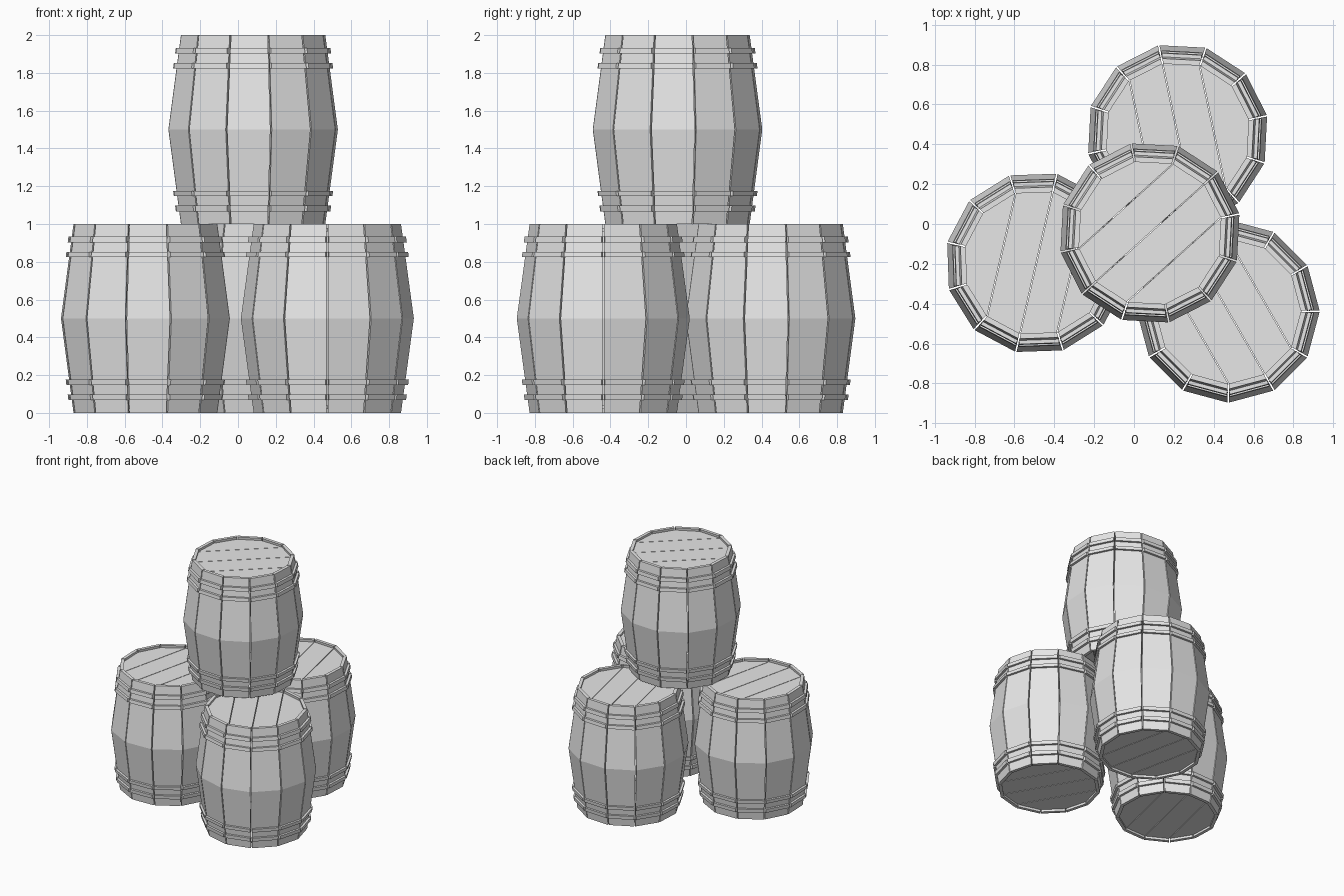
import bpy, bmesh, math
from mathutils import Vector, Matrix

if "Cube" in bpy.data.objects:
    bpy.data.objects.remove(bpy.data.objects["Cube"])

SIDES = 12
HALF = math.pi / SIDES
R_MID, R_END = 0.459, 0.391      # corner radius at the belly and at the ends
THICK, GAP = 0.026, 0.004        # stave thickness, half of the gap between staves

grey = bpy.data.materials.new("barrel_grey")
grey.diffuse_color = (0.8, 0.8, 0.8, 1)
grey.use_nodes = True
grey.node_tree.nodes["Principled BSDF"].inputs["Base Color"].default_value = grey.diffuse_color


def radius(z):
    return R_MID + (R_END - R_MID) * abs(z - 0.5) / 0.5


def loft(bm, sections):
    """Closed solid through four-cornered sections."""
    rings = [[bm.verts.new(p) for p in s] for s in sections]
    for a, b in zip(rings, rings[1:]):
        for i in range(4):
            j = (i + 1) % 4
            bm.faces.new((a[i], a[j], b[j], b[i]))
    bm.faces.new(rings[0][::-1])
    bm.faces.new(rings[-1])


def section(z, inner, outer, w_in, w_out, ang):
    rot = Matrix.Rotation(ang, 3, 'Z')
    pts = ((inner, -w_in), (outer, -w_out), (outer, w_out), (inner, w_in))
    return [rot @ Vector((x, y, z)) for x, y in pts]


def finish(bm, name):
    bmesh.ops.recalc_face_normals(bm, faces=bm.faces[:])
    mesh = bpy.data.meshes.new(name)
    bm.to_mesh(mesh)
    bm.free()
    mesh.materials.append(grey)
    return mesh


def stave_mesh():
    bm = bmesh.new()
    t = math.tan(HALF)
    for k in range(SIDES):
        secs = []
        for z in (0, 0.5, 1):
            a = radius(z) * math.cos(HALF)
            secs.append(section(z, a - THICK, a, (a - THICK) * t - GAP,
                                a * t - GAP, HALF * (2 * k + 1)))
        loft(bm, secs)
    return finish(bm, "staves")


def hoop_mesh():
    bm = bmesh.new()
    bands = [(0.903, 0.933), (0.824, 0.852)]
    bands += [(1 - hi, 1 - lo) for lo, hi in bands]
    for lo, hi in bands:
        for k in range(SIDES):
            secs = []
            for z in (lo, hi):
                a = radius(z) * math.cos(HALF)
                w = a * math.tan(HALF) - GAP
                secs.append(section(z, a - 0.005, a + 0.018, w, w, HALF * (2 * k + 1)))
            loft(bm, secs)
    return finish(bm, "hoops")


def lid_mesh():
    """Top and bottom lids, each of four planks cut from a twelve-sided disc."""
    bm = bmesh.new()
    r = R_END - THICK + 0.002
    for z in (0.02, 0.96):
        for i in range(4):
            # disc with a corner on the x axis, along which the seams run
            part = bmesh.new()
            bmesh.ops.create_cone(part, cap_ends=True, segments=SIDES, radius1=r,
                                  radius2=r, depth=0.02,
                                  matrix=Matrix.Translation((0, 0, z + 0.01)))
            for y, n, cut in (((i - 2) * 0.18 + 0.002, -1, i > 0),
                              ((i - 1) * 0.18 - 0.002, 1, i < 3)):
                if cut:
                    geom = part.verts[:] + part.edges[:] + part.faces[:]
                    bmesh.ops.bisect_plane(part, geom=geom, plane_co=(0, y, 0),
                                           plane_no=(0, n, 0), clear_outer=True)
                    rim = [e for e in part.edges if e.is_boundary]
                    bmesh.ops.holes_fill(part, edges=rim, sides=0)
            tmp = bpy.data.meshes.new("plank")
            part.to_mesh(tmp)
            part.free()
            bm.from_mesh(tmp)
            bpy.data.meshes.remove(tmp)
    return finish(bm, "lids")


parts = {"staves": stave_mesh(), "hoops": hoop_mesh(), "lids": lid_mesh()}

# Three barrels on the ground and one on top: position and turn
barrels = {
    "left_barrel": ((-0.49, -0.195, 0), 77),
    "back_barrel": ((0.219, 0.448, 0), 102),
    "right_barrel": ((0.473, -0.438, 0), 120),
    "top_barrel": ((0.08, -0.045, 1), 42),
}
for barrel, (loc, turn) in barrels.items():
    for part, mesh in parts.items():
        ob = bpy.data.objects.new(f"{barrel}_{part}", mesh)
        ob.location = loc
        ob.rotation_euler.z = math.radians(turn)
        bpy.context.collection.objects.link(ob)
